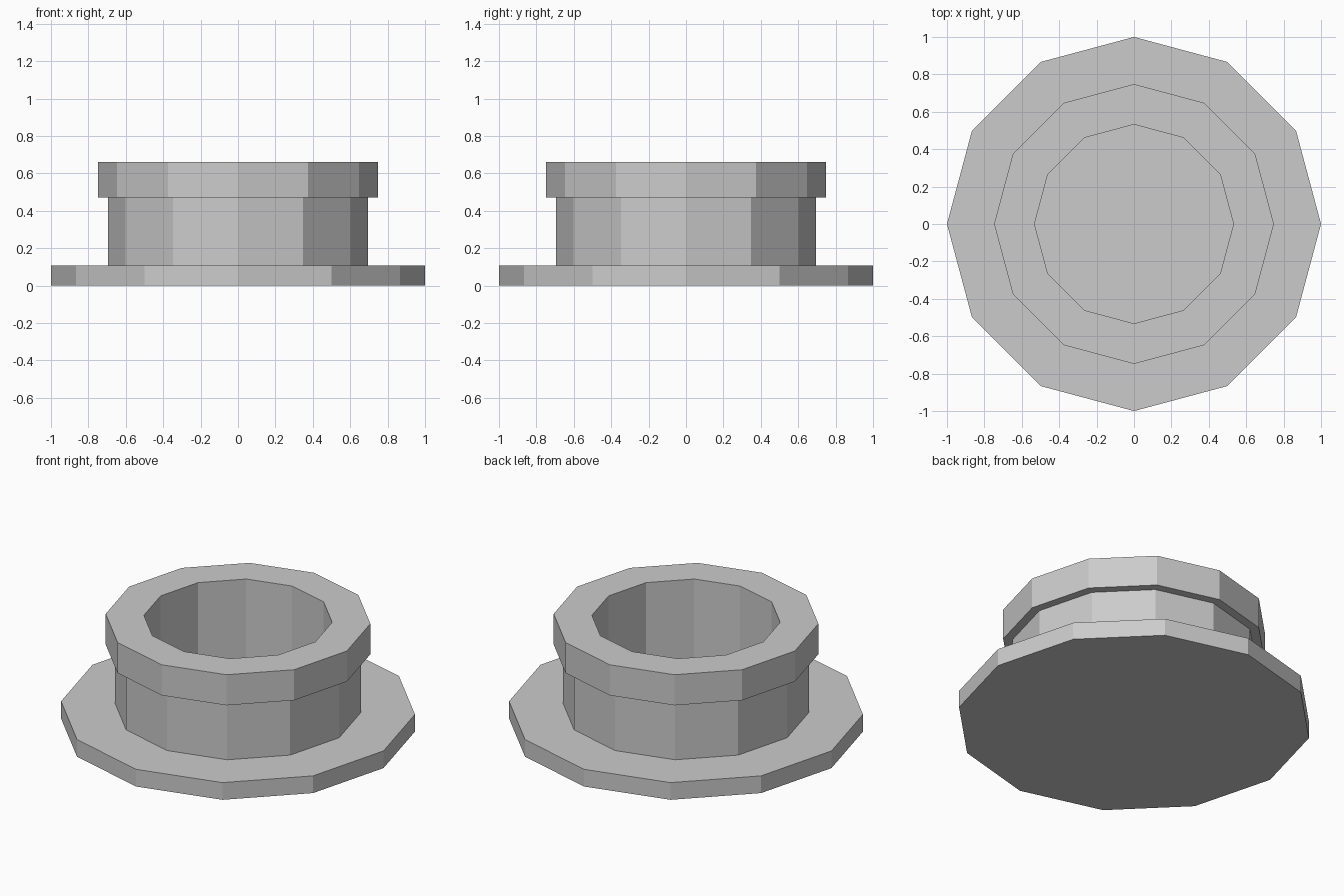
import bpy, bmesh
from math import cos, sin, pi

if "Cube" in bpy.data.objects:
    bpy.data.objects.remove(bpy.data.objects["Cube"])

SIDES = 12


def lathe(name, profile):
    """Spin (radius, z) points into a flat-sided solid, capped at both ends."""
    bm = bmesh.new()
    rings = [[bm.verts.new((r * cos(2 * pi * i / SIDES), r * sin(2 * pi * i / SIDES), z))
              for i in range(SIDES)] for r, z in profile]
    for a, b in zip(rings, rings[1:]):
        for i in range(SIDES):
            j = (i + 1) % SIDES
            bm.faces.new((a[i], a[j], b[j], b[i]))
    bm.faces.new(rings[0][::-1])
    bm.faces.new(rings[-1])
    bmesh.ops.recalc_face_normals(bm, faces=bm.faces)
    mesh = bpy.data.meshes.new(name)
    bm.to_mesh(mesh)
    bm.free()
    obj = bpy.data.objects.new(name, mesh)
    bpy.context.collection.objects.link(obj)
    return obj


# Flange, neck, overhanging rim and blind bore in one continuous profile
lathe("flanged_cup", [
    (1.0, 0.0), (1.0, 0.107),        # wide base flange
    (0.695, 0.107), (0.695, 0.47),   # neck
    (0.748, 0.47), (0.748, 0.66),    # rim
    (0.532, 0.66), (0.532, 0.107),   # bore down to its floor
])
